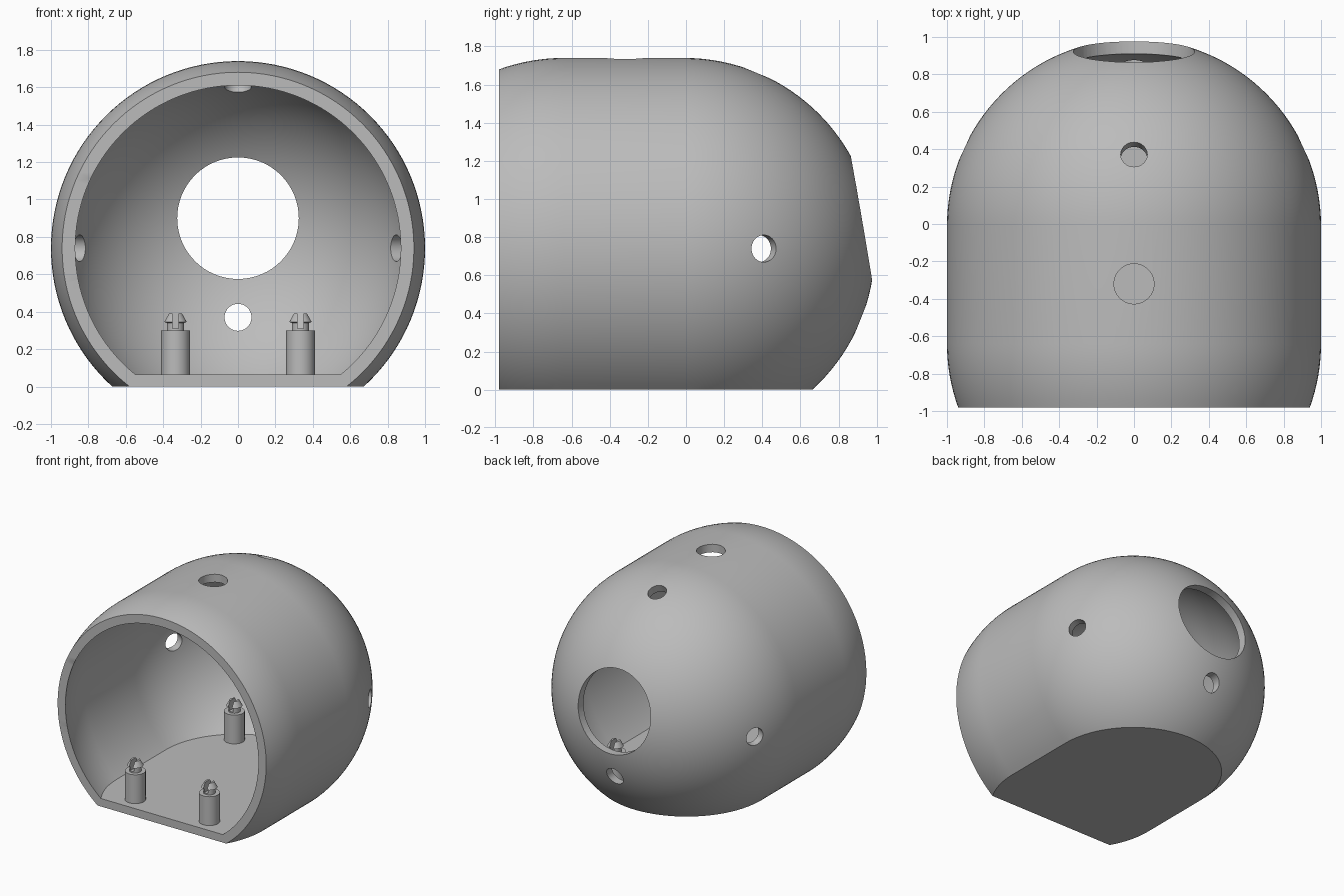
import bpy, bmesh
from math import sin, cos, asin, pi, radians
from mathutils import Vector, Matrix

cube = bpy.data.objects.get("Cube")
if cube:
    bpy.data.objects.remove(cube, do_unlink=True)

grey = bpy.data.materials.new("plain grey")
grey.use_nodes = True
GREY = (0.5, 0.5, 0.5, 1)
grey.diffuse_color = GREY
grey.node_tree.nodes["Principled BSDF"].inputs["Base Color"].default_value = GREY

AXIS_Z = 0.74        # height of the shell's long axis
FRONT = -0.98        # open end
ARC_FRONT, ARC_BACK = -0.64, -0.01   # centres of the two end curves


def add_object(name, bm):
    bmesh.ops.recalc_face_normals(bm, faces=bm.faces)
    mesh = bpy.data.meshes.new(name)
    bm.to_mesh(mesh)
    bm.free()
    mesh.materials.append(grey)
    obj = bpy.data.objects.new(name, mesh)
    bpy.context.collection.objects.link(obj)
    return obj


def select_only(obj):
    bpy.ops.object.select_all(action="DESELECT")
    obj.select_set(True)
    bpy.context.view_layer.objects.active = obj


def lathe(points, axis, center, steps):
    """Spin a profile of points a full turn around an axis."""
    bm = bmesh.new()
    verts = [bm.verts.new(p) for p in points]
    for a, b in zip(verts, verts[1:]):
        bm.edges.new((a, b))
    bmesh.ops.spin(bm, geom=bm.verts[:] + bm.edges[:], cent=center, axis=axis,
                   angle=2 * pi, steps=steps, use_merge=True)
    bmesh.ops.remove_doubles(bm, verts=bm.verts, dist=1e-5)
    return bm


def capsule(name, radius, front, floor):
    """Cylinder with a domed back and a tapering front, cut flat at the floor."""
    start = asin((front - ARC_FRONT) / radius)
    profile = [(0, front)]
    for i in range(9):
        t = start * (1 - i / 8)
        profile.append((radius * cos(t), ARC_FRONT + radius * sin(t)))
    for i in range(33):
        t = pi / 2 * i / 32
        profile.append((radius * cos(t), ARC_BACK + radius * sin(t)))
    bm = lathe([(r, y, AXIS_Z) for r, y in profile], (0, 1, 0), (0, 0, AXIS_Z), 128)
    bmesh.ops.bisect_plane(bm, geom=bm.verts[:] + bm.edges[:] + bm.faces[:],
                           plane_co=(0, 0, floor), plane_no=(0, 0, -1), clear_outer=True)
    bmesh.ops.holes_fill(bm, edges=[e for e in bm.edges if e.is_boundary], sides=0)
    return add_object(name, bm)


def drill(name, center, direction, radius, length=0.5):
    """Cylinder cutter centred on a point and aimed along a direction."""
    bm = bmesh.new()
    turn = Vector(direction).to_track_quat("Z", "Y").to_matrix().to_4x4()
    bmesh.ops.create_cone(bm, cap_ends=True, segments=64, radius1=radius, radius2=radius,
                          depth=length, matrix=Matrix.Translation(center) @ turn)
    return add_object(name, bm)


def cut(target, cutter):
    mod = target.modifiers.new("cut", "BOOLEAN")
    mod.operation, mod.solver, mod.object = "DIFFERENCE", "EXACT", cutter
    select_only(target)
    bpy.ops.object.modifier_apply(modifier=mod.name)
    bpy.data.objects.remove(cutter, do_unlink=True)


def smooth(obj):
    select_only(obj)
    bpy.ops.object.shade_smooth_by_angle(angle=radians(30))


# Hollow shell with a flat floor
shell = capsule("shell", 1.0, FRONT, 0)
cut(shell, capsule("cavity_cutter", 0.935, FRONT - 0.08, 0.065))

# Straight holes: large back opening, small back hole, top hole
cut(shell, drill("back_opening_cutter", (0, 0.9, 0.9), (0, 1, 0), 0.325, 0.8))
cut(shell, drill("back_hole_cutter", (0, 0.85, 0.37), (0, 1, 0), 0.072, 0.7))
cut(shell, drill("top_hole_cutter", (0, -0.32, 1.7), (0, 0, 1), 0.107))

# Small holes square to the dome: top and both sides
tilt_top, tilt_side = radians(22.5), radians(24.8)
aims = [Vector((0, sin(tilt_top), cos(tilt_top)))]
aims += [Vector((s * cos(tilt_side), sin(tilt_side), 0)) for s in (-1, 1)]
for aim in aims:
    cut(shell, drill("dome_hole_cutter", Vector((0, ARC_BACK, AXIS_Z)) + aim, aim, 0.071))
smooth(shell)

# Mounting pegs with split, barbed tips
peg_profile = [(0, 0.05), (0.077, 0.05), (0.077, 0.3), (0.045, 0.3), (0.045, 0.34),
               (0.06, 0.345), (0.035, 0.39), (0, 0.39)]
peg = add_object("mounting_peg", lathe([(r, 0, z) for r, z in peg_profile],
                                       (0, 0, 1), (0, 0, 0), 40))
bm = bmesh.new()
bmesh.ops.create_cube(bm, size=1, matrix=Matrix.Translation((0, 0, 0.38))
                      @ Matrix.Diagonal((0.034, 0.4, 0.14, 1)))
cut(peg, add_object("slot_cutter", bm))
smooth(peg)

for row, y in (("front", -0.845), ("back", 0.43)):
    for side, x in (("right", -0.334), ("left", 0.334)):
        copy = bpy.data.objects.new(f"{row}_{side}_peg", peg.data)
        copy.location = (x, y, 0)
        bpy.context.collection.objects.link(copy)
bpy.data.objects.remove(peg, do_unlink=True)
